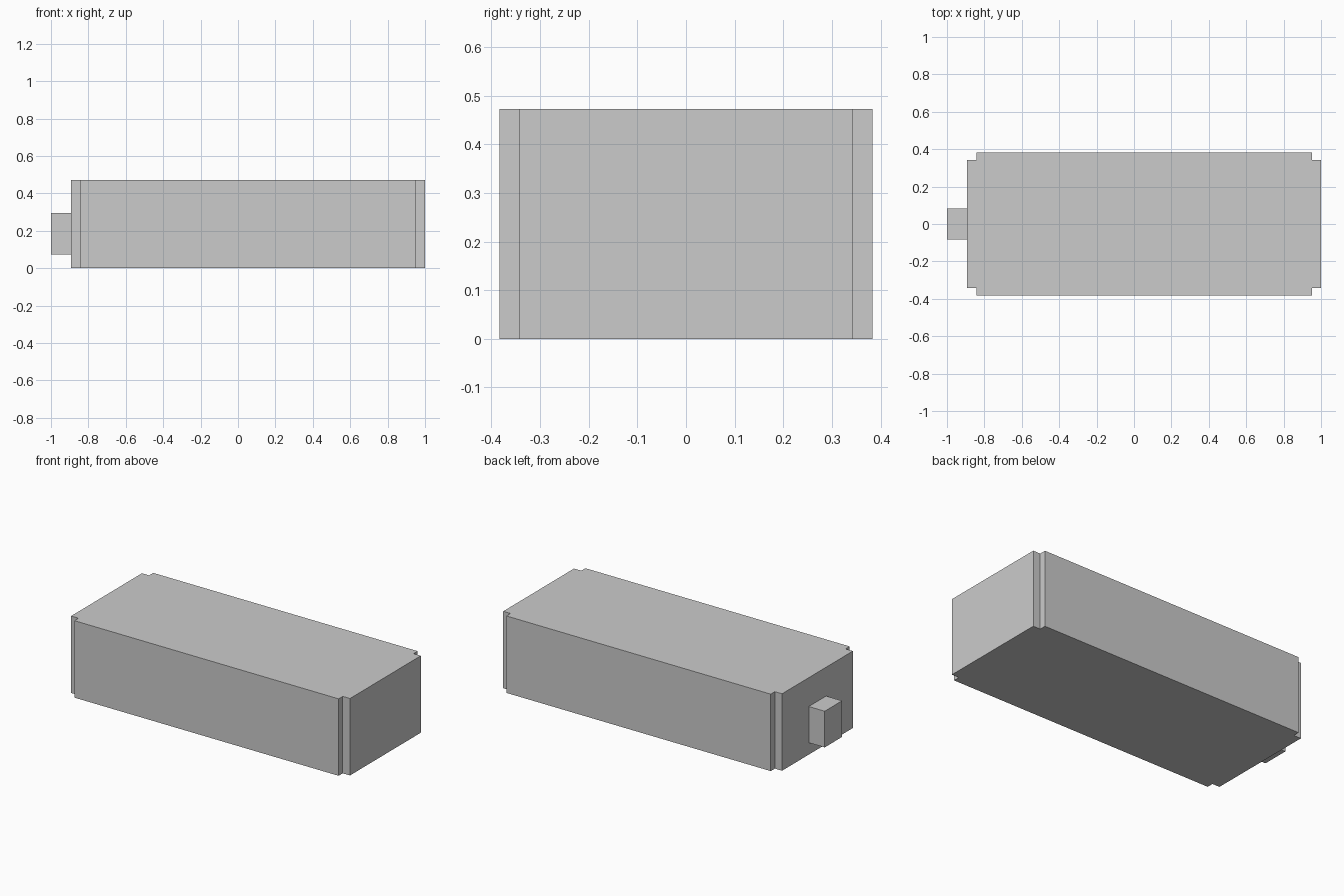
import bpy, bmesh

if "Cube" in bpy.data.objects:
    bpy.data.objects.remove(bpy.data.objects["Cube"])


def prism(name, outline, z0, z1):
    """Closed solid made by extruding a flat outline upwards."""
    bm = bmesh.new()
    face = bm.faces.new([bm.verts.new((x, y, z0)) for x, y in outline])
    top = bmesh.ops.extrude_face_region(bm, geom=[face])["geom"]
    verts = [v for v in top if isinstance(v, bmesh.types.BMVert)]
    bmesh.ops.translate(bm, verts=verts, vec=(0, 0, z1 - z0))
    bmesh.ops.recalc_face_normals(bm, faces=bm.faces)
    mesh = bpy.data.meshes.new(name)
    bm.to_mesh(mesh)
    bm.free()
    obj = bpy.data.objects.new(name, mesh)
    bpy.context.collection.objects.link(obj)
    return obj


# Main block with a square notch along each vertical corner
X0, X1, Y, NX, NY = -0.892, 1.0, 0.383, 0.049, 0.04
half = [(X0, Y - NY), (X0 + NX, Y - NY), (X0 + NX, Y),
        (X1 - NX, Y), (X1 - NX, Y - NY), (X1, Y - NY)]
body = half + [(x, -y) for x, y in reversed(half)]
prism("main_block", body, 0.0, 0.472)

# Small rectangular stub on the left end
stub = [(-1.0, -0.084), (X0, -0.084), (X0, 0.084), (-1.0, 0.084)]
prism("end_stub", stub, 0.073, 0.295)
